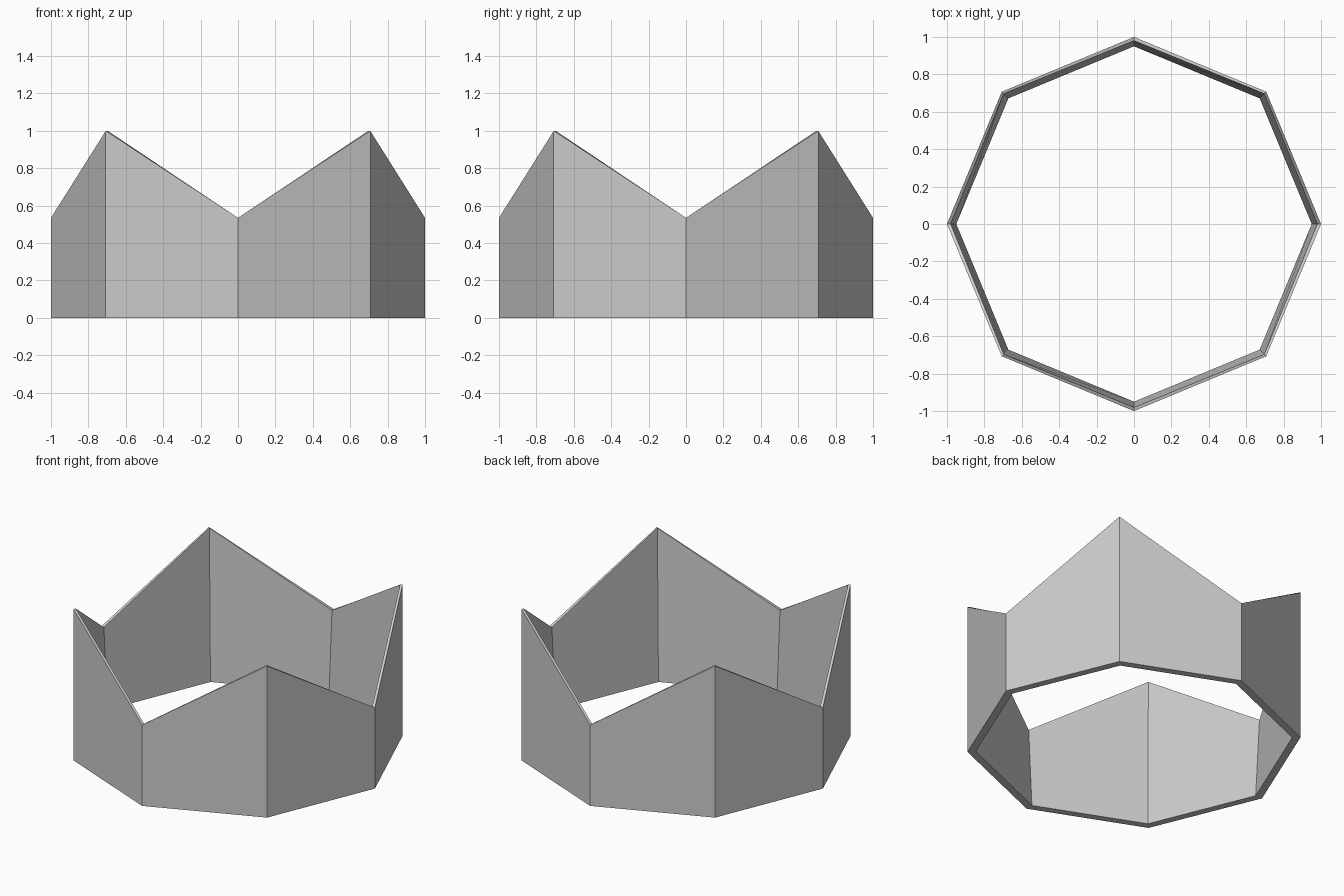
import bpy, bmesh
from math import cos, sin, pi

if "Cube" in bpy.data.objects:
    bpy.data.objects.remove(bpy.data.objects["Cube"])

N = 8
VALLEY, PEAK = 0.535, 1.0


def ring(bm, radii, heights):
    """Octagonal loop; even corners are valleys, odd corners are peaks."""
    return [bm.verts.new((radii[i % 2] * cos(2 * pi * i / N),
                          radii[i % 2] * sin(2 * pi * i / N),
                          heights[i % 2])) for i in range(N)]


# Crown band: vertical outside, inner wall tapering to a thin zigzag rim
bm = bmesh.new()
loops = [
    ring(bm, (1.0, 1.0), (0, 0)),                # outer base
    ring(bm, (1.0, 1.0), (VALLEY, PEAK)),        # outer rim
    ring(bm, (0.98, 0.985), (VALLEY, PEAK)),     # inner rim
    ring(bm, (0.95, 0.95), (0, 0)),              # inner base
]
for k, a in enumerate(loops):
    b = loops[(k + 1) % 4]
    for i in range(N):
        j = (i + 1) % N
        bm.faces.new((a[i], a[j], b[j], b[i]))
bmesh.ops.recalc_face_normals(bm, faces=bm.faces[:])

mesh = bpy.data.meshes.new("crown_band")
bm.to_mesh(mesh)
bm.free()
bpy.context.collection.objects.link(bpy.data.objects.new("crown_band", mesh))
